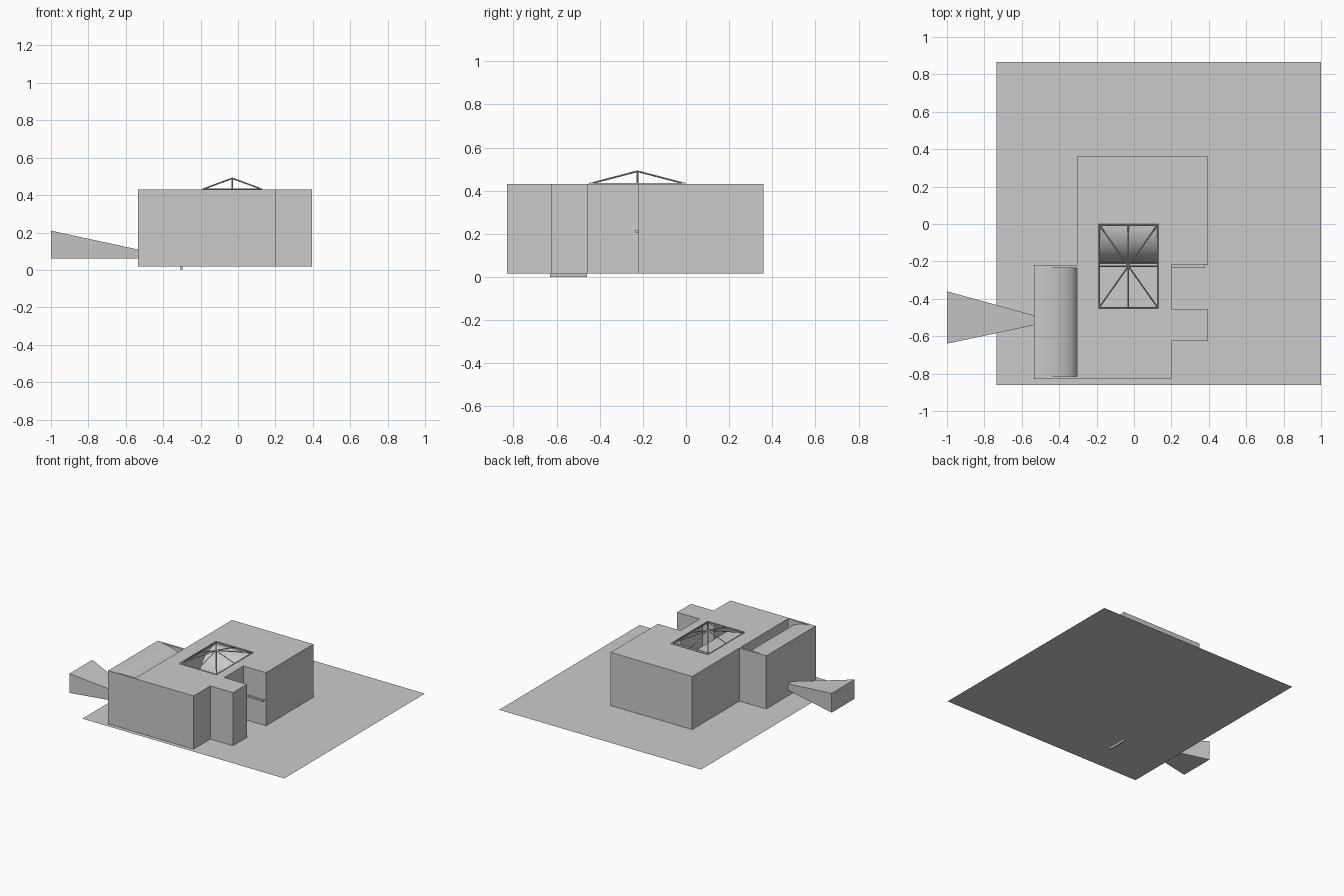
import bpy, bmesh, math
from mathutils import Vector

if "Cube" in bpy.data.objects:
    bpy.data.objects.remove(bpy.data.objects["Cube"])

def make_object(name, verts, faces):
    mesh = bpy.data.meshes.new(name)
    mesh.from_pydata(verts, [], faces)
    bm = bmesh.new()
    bm.from_mesh(mesh)
    bmesh.ops.recalc_face_normals(bm, faces=bm.faces)
    bm.to_mesh(mesh)
    bm.free()
    ob = bpy.data.objects.new(name, mesh)
    bpy.context.collection.objects.link(ob)
    return ob

def prism(name, outline, z0, z1):
    n = len(outline)
    verts = [(x, y, z) for z in (z0, z1) for x, y in outline]
    faces = [list(range(n))[::-1], list(range(n, 2 * n))]
    faces += [[i, (i + 1) % n, (i + 1) % n + n, i + n] for i in range(n)]
    return make_object(name, verts, faces)

def box(name, x0, x1, y0, y1, z0, z1):
    return prism(name, [(x0, y0), (x1, y0), (x1, y1), (x0, y1)], z0, z1)

def bar(name, a, b, r=0.004):
    a, b = Vector(a), Vector(b)
    bpy.ops.mesh.primitive_cylinder_add(vertices=4, radius=r, depth=(b - a).length,
                                        location=(a + b) / 2)
    ob = bpy.context.object
    ob.rotation_euler = (b - a).to_track_quat('Z', 'Y').to_euler()
    ob.name = name

def sheet(name, rows):
    # two point rows joined into a smooth strip
    n = len(rows[0])
    ob = make_object(name, rows[0] + rows[1],
                     [[i, i + 1, i + 1 + n, i + n] for i in range(n - 1)])
    bpy.ops.object.select_all(action='DESELECT')
    ob.select_set(True)
    bpy.context.view_layer.objects.active = ob
    bpy.ops.object.shade_smooth_by_angle(angle=math.radians(30))

# site plane
make_object("site", [(-0.735, -0.86, 0.015), (1, -0.86, 0.015), (1, 0.865, 0.015),
                     (-0.735, 0.865, 0.015)], [[0, 1, 2, 3]])

# hollow building shell
outline = [(-0.535, -0.83), (0.2, -0.83), (0.2, -0.625), (0.395, -0.625), (0.395, -0.455),
           (0.2, -0.455), (0.2, -0.22), (0.395, -0.22), (0.395, 0.36), (-0.305, 0.36),
           (-0.305, -0.22), (-0.535, -0.22)]
shell = prism("building_shell", outline, 0.017, 0.43)
solid = shell.modifiers.new("walls", 'SOLIDIFY')
solid.thickness = 0.015
solid.offset = -1
solid.use_even_offset = True

# roof openings
cutters = [box("skylight_cutter", -0.19, 0.13, -0.45, 0.0, 0.39, 0.5),
           box("scoop_cutter", -0.52, -0.306, -0.815, -0.235, 0.39, 0.5)]
for c in cutters:
    m = shell.modifiers.new("opening", 'BOOLEAN')
    m.operation = 'DIFFERENCE'
    m.solver = 'EXACT'
    m.object = c
    c.hide_render = True
    c.hide_set(True)

# upper floor and inner partitions
inset = 0.015
box("upper_floor_front", -0.52, 0.185, -0.815, -0.235, 0.205, 0.217)
box("upper_floor_back", -0.29, 0.38, -0.235, 0.345, 0.205, 0.217)
box("partition", -0.308, -0.298, -0.63, -0.46, 0.0, 0.205)

# curved roof scoop falling to the right
steps = 16
arc = [i / steps * math.pi / 2 for i in range(steps + 1)]
curve = [(-0.52 + 0.214 * math.sin(t), 0.33 + 0.1 * math.cos(t)) for t in arc]
curve.append((-0.306, 0.43))
sheet("roof_scoop", [[(x, y, z) for x, z in curve] for y in (-0.815, -0.235)])

# curved surface beneath the skylight
curve = [(-0.21 * math.sin(t), 0.217 + 0.198 * math.cos(t)) for t in arc]
sheet("light_well_curve", [[(x, y, z) for y, z in curve] for x in (-0.19, 0.13)])

# skylight frame: rim and eight ribs
x0, x1, y0, y1, z = -0.187, 0.127, -0.447, -0.003, 0.432
xm, ym = (x0 + x1) / 2, (y0 + y1) / 2
corners = [(x0, y0, z), (x1, y0, z), (x1, y1, z), (x0, y1, z)]
for i, c in enumerate(corners):
    d = corners[(i + 1) % 4]
    bar("skylight_rim", c, d)
    mid = tuple((p + q) / 2 for p, q in zip(c, d))
    for foot in (c, mid):
        bar("skylight_rib", foot, (xm, ym, 0.49))

# tapered window funnel on the left wall
ends = [(-1.0, -0.64, -0.36, 0.21), (-0.53, -0.54, -0.49, 0.108)]
verts = [p for x, a, b, top in ends
         for p in ((x, a, 0.06), (x, b, 0.06), (x, b, top), (x, a, top))]
make_object("window_funnel", verts, [[0, 1, 2, 3], [4, 5, 6, 7]] +
            [[i, (i + 1) % 4, (i + 1) % 4 + 4, i + 4] for i in range(4)])
